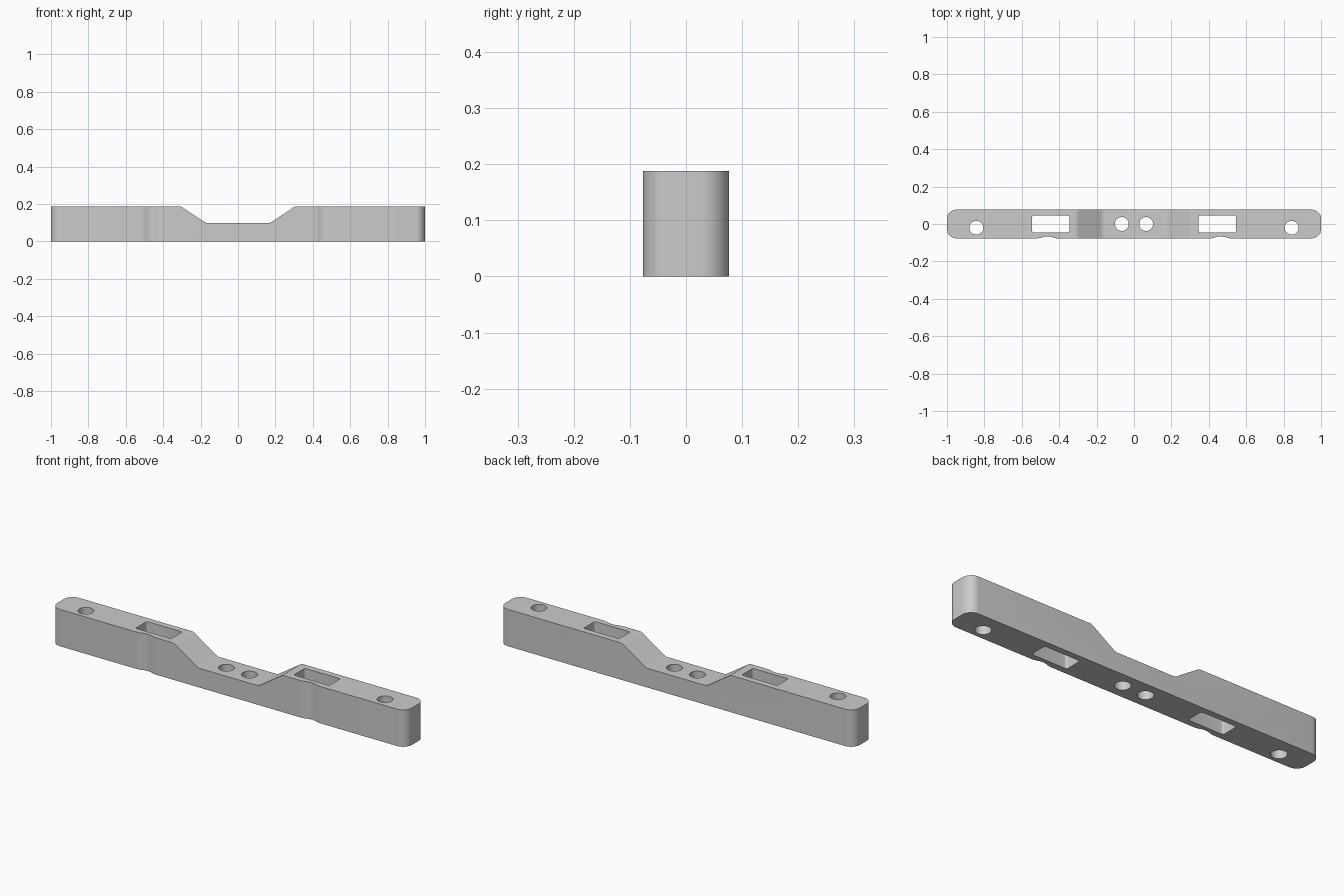
import bpy, bmesh, math
from mathutils import Vector, Matrix

if "Cube" in bpy.data.objects:
    bpy.data.objects.remove(bpy.data.objects["Cube"])

HALF_W, HEIGHT = 0.077, 0.188

grey = bpy.data.materials.new("plain grey")
grey.use_nodes = True
colour = (0.6, 0.6, 0.6, 1)
grey.diffuse_color = colour
grey.node_tree.nodes["Principled BSDF"].inputs["Base Color"].default_value = colour


def fillet(corners, steps=8):
    """Round each (x, y, radius) corner of a polygon with an arc."""
    out = []
    for i, (x, y, r) in enumerate(corners):
        p = Vector((x, y))
        a = (Vector(corners[i - 1][:2]) - p).normalized()
        b = (Vector(corners[(i + 1) % len(corners)][:2]) - p).normalized()
        if r == 0:
            out.append(p)
            continue
        half = a.angle(b) / 2
        centre = p + (a + b).normalized() * r / math.sin(half)
        start = p + a * r / math.tan(half) - centre
        end = p + b * r / math.tan(half) - centre
        sweep = start.angle_signed(end)
        for k in range(steps + 1):
            out.append(centre + Matrix.Rotation(-sweep * k / steps, 2) @ start)
    return out


def prism(name, outline, low, high, upright=False):
    """Extrude an outline along z, or along y when it is drawn in x and z."""
    bm = bmesh.new()
    def place(p, h):
        return (p.x, h, p.y) if upright else (p.x, p.y, h)
    face = bm.faces.new([bm.verts.new(place(p, low)) for p in outline])
    ext = bmesh.ops.extrude_face_region(bm, geom=[face])
    offset = Vector((0, high - low, 0) if upright else (0, 0, high - low))
    verts = [v for v in ext["geom"] if isinstance(v, bmesh.types.BMVert)]
    bmesh.ops.translate(bm, verts=verts, vec=offset)
    bmesh.ops.recalc_face_normals(bm, faces=bm.faces)
    mesh = bpy.data.meshes.new(name)
    bm.to_mesh(mesh)
    bm.free()
    mesh.materials.append(grey)
    obj = bpy.data.objects.new(name, mesh)
    bpy.context.collection.objects.link(obj)
    return obj


def mirrored(points):
    return points + [(-x, y, r) for x, y, r in reversed(points)]


# Bar with rounded ends and two shallow finger notches along the front
right_half = [(0.422, -HALF_W, 0.08), (0.463, -HALF_W + 0.018, 0.08),
              (0.504, -HALF_W, 0.08), (1, -HALF_W, 0.05), (1, HALF_W, 0.05)]
bar = prism("mounting_bar", fillet(mirrored(right_half)), 0, HEIGHT)

# Lowered middle with sloping sides
saddle = [(0.17, 0.098, 0.04), (0.306, HEIGHT, 0.04), (0.4, HEIGHT, 0), (0.4, 0.4, 0)]
cutters = [prism("saddle_cutter", fillet(mirrored(saddle), 4), -0.2, 0.2, True)]

# Screw holes and rectangular slots on both sides
for side in (-1, 1):
    for x, y in ((0.065, 0), (0.843, -0.02)):
        circle = [Vector((side * x + 0.037 * math.cos(t), y + 0.037 * math.sin(t)))
                  for t in (math.tau * k / 40 for k in range(40))]
        cutters.append(prism("hole_cutter", circle, -0.1, 0.3))
    cx, w, d, r = side * 0.446, 0.1, 0.045, 0.01
    slot = [(cx - w, -d, r), (cx + w, -d, r), (cx + w, d, r), (cx - w, d, r)]
    cutters.append(prism("slot_cutter", fillet(slot, 4), -0.1, 0.3))

bpy.ops.object.select_all(action="DESELECT")
bpy.context.view_layer.objects.active = bar
bar.select_set(True)
for cutter in cutters:
    mod = bar.modifiers.new("cut", "BOOLEAN")
    mod.operation, mod.solver, mod.object = "DIFFERENCE", "EXACT", cutter
    bpy.ops.object.modifier_apply(modifier=mod.name)
    bpy.data.objects.remove(cutter)

bpy.ops.object.shade_smooth_by_angle(angle=math.radians(30))
